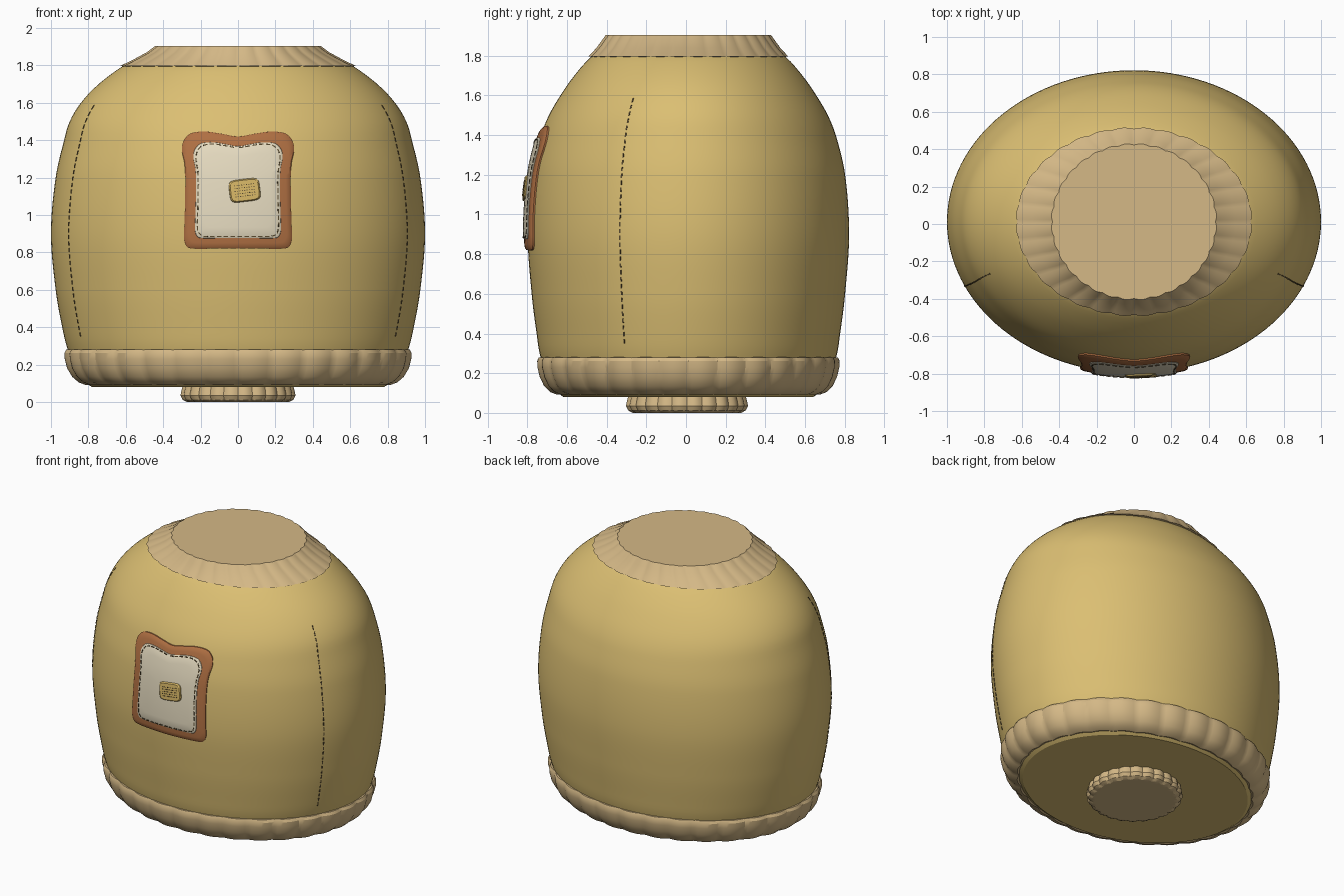
import bpy, bmesh, math
from mathutils import Vector

if "Cube" in bpy.data.objects:
    bpy.data.objects.remove(bpy.data.objects["Cube"])

CY = 0.012                                   # body centre in y
# body profile: z, half width x, half depth y
BODY = [(0.08, .78, .63), (0.13, .85, .69), (0.28, .91, .745), (0.4, .94, .765), (0.6, .975, .79),
        (0.9, 1.0, .81), (1.2, .975, .79), (1.4, .93, .743), (1.5, .90, .703), (1.6, .84, .645),
        (1.7, .745, .575), (1.8, .61, .485), (1.83, .54, .43)]


def material(name, rgb):
    m = bpy.data.materials.new(name)
    m.diffuse_color = (*rgb, 1)
    m.use_nodes = True
    m.node_tree.nodes["Principled BSDF"].inputs["Base Color"].default_value = m.diffuse_color
    return m


CLOTH = material("mustard_cloth", (.71, .52, .17))
RIB = material("tan_rib", (.66, .48, .24))
CRUST = material("crust_brown", (.43, .16, .055))
CREAM = material("cream", (.78, .70, .52))
BUTTER = material("butter_yellow", (.66, .46, .13))
THREAD = material("dark_thread", (.10, .07, .03))


def catmull(p0, p1, p2, p3, t):
    return 0.5 * (2 * p1 + (p2 - p0) * t + (2 * p0 - 5 * p1 + 4 * p2 - p3) * t * t
                  + (3 * p1 - p0 - 3 * p2 + p3) * t ** 3)


def body_radii(z):
    """Smoothly interpolated half width and depth at height z."""
    n = len(BODY)

    def slope(i, k):
        p, q = BODY[max(i - 1, 0)], BODY[min(i + 1, n - 1)]
        return (q[k] - p[k]) / (q[0] - p[0])
    i = max(0, min(n - 2, sum(1 for r in BODY if r[0] <= z) - 1))
    h = BODY[i + 1][0] - BODY[i][0]
    t = (z - BODY[i][0]) / h
    return [(2 * t**3 - 3 * t * t + 1) * BODY[i][k] + (3 * t * t - 2 * t**3) * BODY[i + 1][k]
            + h * ((t**3 - 2 * t * t + t) * slope(i, k) + (t**3 - t * t) * slope(i + 1, k)) for k in (1, 2)]


def on_front(x, z, off=0.0):
    """Point on the front of the body, pushed outward by off."""
    a, b = body_radii(z)
    y = -b * math.sqrt(max(0, 1 - (x / a) ** 2))
    n = Vector((x / a**2, y / b**2, 0)).normalized()
    return Vector((x, y + CY, z)) + n * off


def finish(name, bm, mat):
    bmesh.ops.recalc_face_normals(bm, faces=bm.faces[:])
    me = bpy.data.meshes.new(name)
    bm.to_mesh(me)
    bm.free()
    me.materials.append(mat)
    ob = bpy.data.objects.new(name, me)
    bpy.context.collection.objects.link(ob)
    bpy.ops.object.select_all(action='DESELECT')
    ob.select_set(True)
    bpy.context.view_layer.objects.active = ob
    bpy.ops.object.shade_smooth_by_angle(angle=math.radians(28))
    return ob


def bridge(bm, rings):
    for r, s in zip(rings, rings[1:]):
        for i in range(len(r)):
            j = (i + 1) % len(r)
            bm.faces.new((r[i], r[j], s[j], s[i]))


def loft(name, profile, mat, ribs=0, depth=0.0, seg=128, caps=(True, True), cy=CY):
    """Stack of ellipses (z, a, b), optionally with creased ribs."""
    bm = bmesh.new()
    rings = []
    for z, a, b in profile:
        ring = []
        for i in range(seg):
            t = math.tau * i / seg
            d = depth * (1 - abs(math.sin(ribs * (t - math.pi / 2) / 2))) if ribs else 0
            ring.append(bm.verts.new(((a - d) * math.cos(t), (b - d) * math.sin(t) + cy, z)))
        rings.append(ring)
    bridge(bm, rings)
    if caps[0]:
        bm.faces.new(rings[0][::-1])
    if caps[1]:
        bm.faces.new(rings[-1])
    return finish(name, bm, mat)


def patch(name, outline, centre, height, bevel, mat):
    """Padded applique following the curve of the body front."""
    bm = bmesh.new()
    cx, cz = centre
    steps = [(1, -.02), (1, height * .45), (1 - bevel * .35, height * .85), (1 - bevel, height)]
    steps += [((1 - bevel) * s, height) for s in (.8, .6, .4, .2, .04)]
    rings = [[bm.verts.new(on_front(cx + (x - cx) * s, cz + (z - cz) * s, h)) for x, z in outline]
             for s, h in steps]
    bridge(bm, rings)
    bm.faces.new(rings[-1])
    return finish(name, bm, mat)


def stitches(name, dashes, width=.007, thick=.004):
    """Small thread boxes between pairs of surface points."""
    bm = bmesh.new()
    for p, q in dashes:
        n = Vector((p.x / 1.0, (p.y - CY) / .66, 0)).normalized()
        side = (q - p).cross(n).normalized() * width / 2
        up = n * thick / 2
        rings = [[bm.verts.new(c + side * u + up * v) for u, v in ((-1, -1), (1, -1), (1, 1), (-1, 1))]
                 for c in (p, q)]
        bridge(bm, rings)
        bm.faces.new(rings[0])
        bm.faces.new(rings[1])
    return finish(name, bm, THREAD)


# main body
zs = [.08, .10] + [.13 + 1.70 * i / 56 for i in range(57)]
loft("body", [(z, *body_radii(z)) for z in zs], CLOTH)

# ribbed hem, collar and bottom stub
loft("hem_cuff", [(.10, .79, .635), (.092, .82, .665), (.105, .855, .70), (.135, .89, .73), (.18, .917, .752),
                  (.23, .93, .764), (.262, .932, .765), (.28, .922, .757), (.282, .88, .71)],
     RIB, 32, .014, 256, (False, False))
loft("collar", [(1.79, .59, .465), (1.797, .632, .505), (1.815, .595, .488), (1.84, .545, .465),
                (1.87, .49, .443), (1.905, .443, .418)], RIB, 32, .008, 256, (False, True))
loft("bottom_stub", [(0, .25, .25), (0, .275, .275), (.012, .298, .298), (.035, .31, .31),
                     (.06, .305, .305), (.1, .295, .295)], RIB, 24, .012, 192, cy=.005)

# bread slice applique
half = [(0, 1.42), (.08, 1.433), (.17, 1.446), (.25, 1.437), (.29, 1.395), (.297, 1.34), (.285, 1.28),
        (.28, 1.2), (.282, 1.05), (.286, .92), (.286, .865), (.27, .83), (.235, .82), (.13, .82), (0, .82)]
keys = half + [(-x, z) for x, z in half[-2:0:-1]]
n = len(keys)
outline = [tuple(catmull(*(keys[(i + k) % n][c] for k in (-1, 0, 1, 2)), t / 5) for c in (0, 1))
           for i in range(n) for t in range(5)]
MID = (0, 1.13)


def scaled(sx, sz):
    return [(x * sx, MID[1] + (z - MID[1]) * sz) for x, z in outline]


patch("bread_crust", outline, MID, .018, .10, CRUST)
patch("bread_slice", scaled(.80, .83), MID, .024, .05, CREAM)

# butter pat: tilted rounded rectangle
BC, TILT = (.035, 1.132), math.radians(7)


def butter_pt(u, v):
    return (BC[0] + u * math.cos(TILT) - v * math.sin(TILT), BC[1] + u * math.sin(TILT) + v * math.cos(TILT))


def power(v):
    return math.copysign(abs(v) ** .4, v)


pat = [butter_pt(.083 * power(math.cos(math.tau * i / 48)), .062 * power(math.sin(math.tau * i / 48)))
       for i in range(48)]
patch("butter_pat", pat, BC, .034, .12, BUTTER)
rows = []
for r in range(5):
    for c in range(9):
        u, v = -.05 + .0125 * c, -.03 + .015 * r
        rows.append((on_front(*butter_pt(u - .003, v), .035), on_front(*butter_pt(u + .003, v), .035)))
stitches("butter_stitches", rows, .004, .003)

# running stitch around the slice, evenly spaced along the outline
line = [on_front(x, z, .025) for x, z in scaled(.745, .79)]
line.append(line[0])
fine = [a.lerp(b, k / 12) for a, b in zip(line, line[1:]) for k in range(12)]
dashes, start, run = [], fine[0], 0
for a, b in zip(fine, fine[1:]):
    run += (b - a).length
    if run > .036:
        dashes.append((start.lerp(b, .15), start.lerp(b, .8)))
        start, run = b, 0
stitches("slice_stitches", dashes, .006)

# side seams, mirrored
for side, label in ((1, "right"), (-1, "left")):
    pts = [.35 + i * 1.25 / 36 for i in range(37)]
    seam = [(on_front(side * .905 * body_radii(z)[0], z, .001),
             on_front(side * .905 * body_radii(z + .022)[0], z + .022, .001)) for z in pts[:-1]]
    stitches(label + "_seam", seam, .007, .004)
